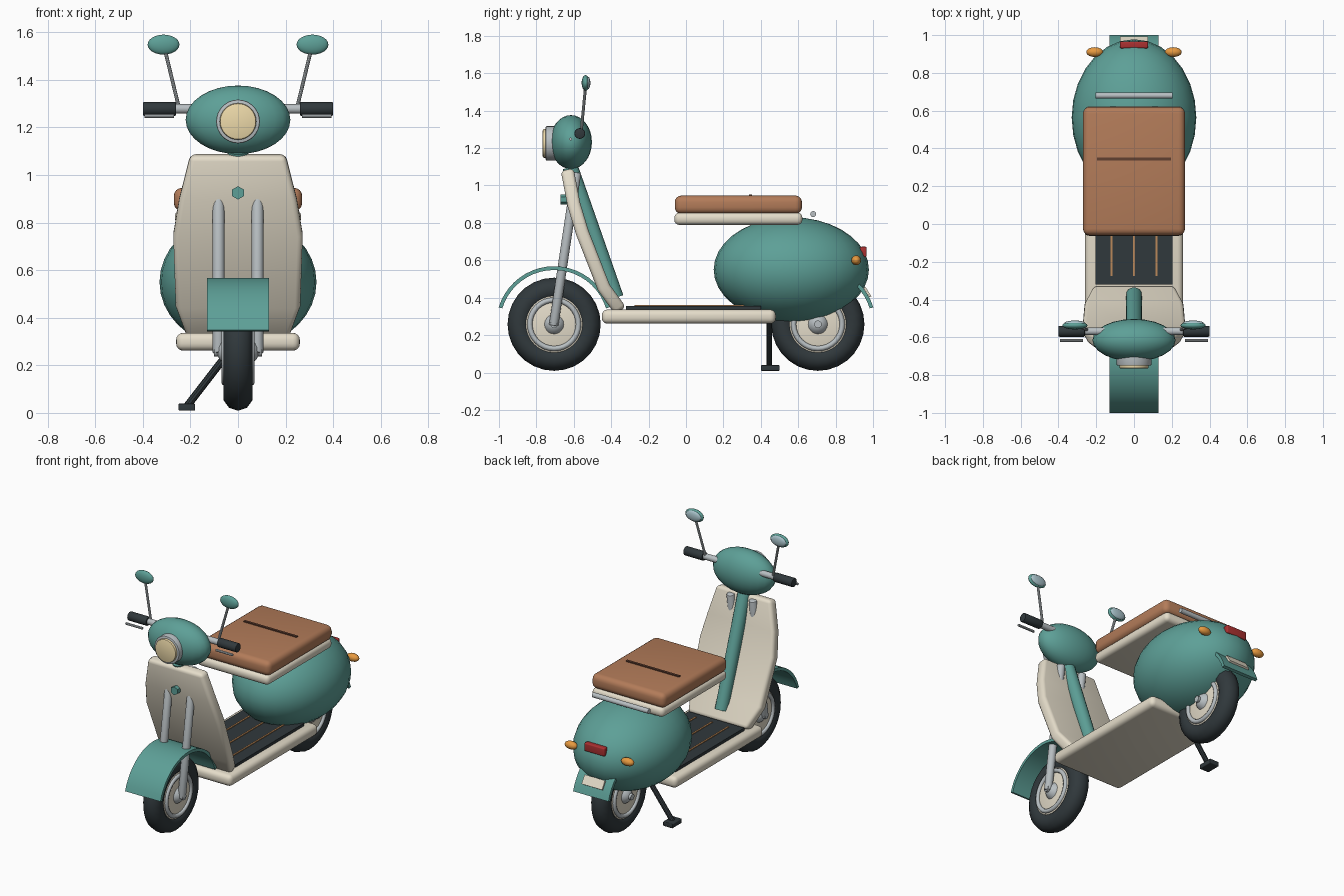
import bpy, bmesh
from math import sin, cos, radians, pi
from mathutils import Vector, Matrix

if "Cube" in bpy.data.objects:
    bpy.data.objects.remove(bpy.data.objects["Cube"])


def mat(name, r, g, b):
    m = bpy.data.materials.new(name)
    m.diffuse_color = (r, g, b, 1)
    m.use_nodes = True
    m.node_tree.nodes["Principled BSDF"].inputs["Base Color"].default_value = m.diffuse_color
    return m


TEAL = mat("teal", 0.11, 0.35, 0.31)
CREAM = mat("cream", 0.78, 0.72, 0.59)
BROWN = mat("leather", 0.45, 0.2, 0.1)
SEAM = mat("seam", 0.12, 0.05, 0.03)
DARK = mat("rubber", 0.03, 0.04, 0.045)
CHROME = mat("chrome", 0.48, 0.52, 0.54)
LENS = mat("lens", 0.85, 0.7, 0.4)
AMBER = mat("amber", 0.8, 0.32, 0.05)
RED = mat("red", 0.4, 0.03, 0.03)
TAN = mat("tan_strip", 0.5, 0.25, 0.1)
GLASS = mat("mirror_glass", 0.4, 0.55, 0.6)


def finish(bm, name, material, angle=35):
    bmesh.ops.recalc_face_normals(bm, faces=bm.faces)
    me = bpy.data.meshes.new(name)
    bm.to_mesh(me)
    bm.free()
    ob = bpy.data.objects.new(name, me)
    bpy.context.collection.objects.link(ob)
    me.materials.append(material)
    bpy.ops.object.select_all(action='DESELECT')
    ob.select_set(True)
    bpy.context.view_layer.objects.active = ob
    bpy.ops.object.shade_smooth_by_angle(angle=radians(angle))
    return ob


def box(name, c, size, material, bevel=0.0, tilt=0):
    bm = bmesh.new()
    bmesh.ops.create_cube(bm, size=1, matrix=Matrix.Diagonal((*size, 1)))
    if bevel:
        bmesh.ops.bevel(bm, geom=bm.edges[:], offset=bevel, segments=4, profile=0.5, affect='EDGES')
    bm.transform(Matrix.Translation(c) @ Matrix.Rotation(radians(tilt), 4, 'X'))
    return finish(bm, name, material)


def ball(name, c, r, material, seg=24, rings=16):
    bm = bmesh.new()
    bmesh.ops.create_uvsphere(bm, u_segments=seg, v_segments=rings, radius=1)
    bm.transform(Matrix.Translation(c) @ Matrix.Diagonal((*r, 1)))
    return finish(bm, name, material, 60)


def rod(name, a, b, r, material, seg=16, r2=None, bevel=0.0):
    a, b = Vector(a), Vector(b)
    bm = bmesh.new()
    bmesh.ops.create_cone(bm, cap_ends=True, segments=seg, radius1=r,
                          radius2=r if r2 is None else r2, depth=(b - a).length)
    if bevel:
        rims = [e for e in bm.edges if any(len(f.verts) > 4 for f in e.link_faces)]
        bmesh.ops.bevel(bm, geom=rims, offset=bevel, segments=2, profile=0.5, affect='EDGES')
    bm.transform(Matrix.Translation((a + b) / 2) @ (b - a).to_track_quat('Z', 'Y').to_matrix().to_4x4())
    return finish(bm, name, material)


def ring(name, c, major, minor, material, n=28, k=10):
    # torus around the x axis
    bm = bmesh.new()
    v = [[bm.verts.new((c[0] + minor * sin(2 * pi * j / k),
                        c[1] + (major + minor * cos(2 * pi * j / k)) * cos(2 * pi * i / n),
                        c[2] + (major + minor * cos(2 * pi * j / k)) * sin(2 * pi * i / n)))
          for j in range(k)] for i in range(n)]
    for i in range(n):
        for j in range(k):
            p, q = v[i], v[(i + 1) % n]
            bm.faces.new((p[j], q[j], q[(j + 1) % k], p[(j + 1) % k]))
    return finish(bm, name, material, 60)


def fender(name, cy, a0, a1, n):
    # flat-section arc concentric with the wheel
    bm = bmesh.new()
    rows = []
    for i in range(n + 1):
        a = radians(a0 + (a1 - a0) * i / n)
        rows.append([bm.verts.new((x, cy + r * cos(a), 0.258 + r * sin(a)))
                     for x, r in ((-.13, .29), (-.13, .31), (.13, .31), (.13, .29))])
    for p, q in zip(rows, rows[1:]):
        for j in range(4):
            bm.faces.new((p[j], q[j], q[(j + 1) % 4], p[(j + 1) % 4]))
    bm.faces.new(rows[0])
    bm.faces.new(rows[-1])
    return finish(bm, name, TEAL)


# Wheels
for tag, y in (("front", -.705), ("rear", .705)):
    ring(tag + "_tyre", (0, y, .258), .185, .064, DARK)
    rod(tag + "_rim", (-.055, y, .258), (.055, y, .258), .155, CREAM, 32, bevel=.012)
    for s in (-1, 1):
        ring(tag + "_rim_ring", (s * .056, y, .258), .13, .014, CHROME, 32, 8)
    ball(tag + "_hub", (0, y, .258), (.09, .066, .066), CHROME, 20, 12)
    rod(tag + "_axle", (-.1, y, .258), (.1, y, .258), .02, CHROME)

# Fenders and plate
fender("front_fender", -.705, 17, 163, 20)
fender("rear_fender", .705, 17, 120, 14)
box("number_plate", (0, .705 + .316 * cos(radians(33)), .258 + .316 * sin(radians(33))),
    (.15, .012, .06), CREAM, tilt=33)

# Fork, running through the leg shield
for s in (-1, 1):
    rod("fork_leg", (s * .082, -.585, 1.07), (s * .082, -.708, .25), .025, CHROME, bevel=.006)

# Leg shield: folded sheet from (y, z, half width)
bm = bmesh.new()
rows = [[bm.verts.new((s * w, y, z)) for s in (-1, 1)] for y, z, w in
        ((-.635, 1.085, .2), (-.6, .9, .247), (-.555, .75, .272), (-.44, .455, .262), (-.35, .33, .215))]
for p, q in zip(rows, rows[1:]):
    bm.faces.new((p[0], p[1], q[1], q[0]))
shield = finish(bm, "leg_shield", CREAM)
m = shield.modifiers.new("thick", 'SOLIDIFY')
m.thickness, m.offset = .07, 0
m = shield.modifiers.new("round", 'BEVEL')
m.width, m.segments, m.limit_method = .022, 3, 'ANGLE'
m.angle_limit = radians(40)
rod("steering_column_cover", (0, -.62, 1.1), (0, -.375, .4), .042, TEAL)
rod("badge", (0, -.63, .925), (0, -.672, .925), .028, TEAL, 6)

# Floor
box("floor_board", (0, .015, .299), (.52, .93, .075), CREAM, .03)
box("floor_mat", (0, .04, .343), (.41, .72, .024), DARK)
for x in (-.12, 0, .12):
    box("mat_strip", (x, .04, .356), (.011, .63, .008), TAN)

# Rear body and lights
ball("rear_body", (0, .563, .55), (.33, .415, .28), TEAL, 28, 18)
box("tail_light", (0, .948, .645), (.15, .036, .055), RED, .008)
for s in (-1, 1):
    ball("rear_indicator", (s * .208, .91, .6), (.045, .026, .026), AMBER, 16, 10)

# Seat
box("seat_base", (0, .28, .822), (.53, .685, .066), CREAM, .028)
box("seat", (0, .28, .897), (.54, .68, .098), BROWN, .035)
box("seat_seam", (0, .345, .946), (.39, .016, .014), SEAM)
rod("grab_rail", (-.205, .68, .847), (.205, .68, .847), .016, CHROME)

# Headset and headlight
ball("headset", (0, -.615, 1.232), (.22, .112, .144), TEAL)
rod("headlight_bezel", (0, -.66, 1.225), (0, -.75, 1.225), .092, CHROME, 32, bevel=.006)
rod("headlight_lens", (0, -.74, 1.225), (0, -.766, 1.225), .077, LENS, 32, bevel=.008)

# Handlebars, levers and mirrors
for s in (-1, 1):
    rod("handlebar", (s * .12, -.568, 1.278), (s * .3, -.568, 1.278), .02, CHROME)
    rod("grip", (s * .26, -.568, 1.278), (s * .4, -.568, 1.278), .029, DARK, bevel=.005)
    rod("brake_lever", (s * .27, -.617, 1.248), (s * .393, -.617, 1.248), .008, CHROME, 8)
    rod("mirror_stem", (s * .25, -.56, 1.29), (s * .308, -.537, 1.53), .008, CHROME, 10)
    ball("mirror_shell", (s * .313, -.537, 1.548), (.067, .021, .042), TEAL, 20, 12)
    ball("mirror_glass", (s * .313, -.525, 1.548), (.056, .014, .034), GLASS, 20, 12)

# Side stand
rod("stand_leg", (-.02, .445, .28), (-.213, .445, .03), .016, DARK, 10)
box("stand_foot", (-.215, .45, .024), (.07, .1, .03), DARK, .005)
